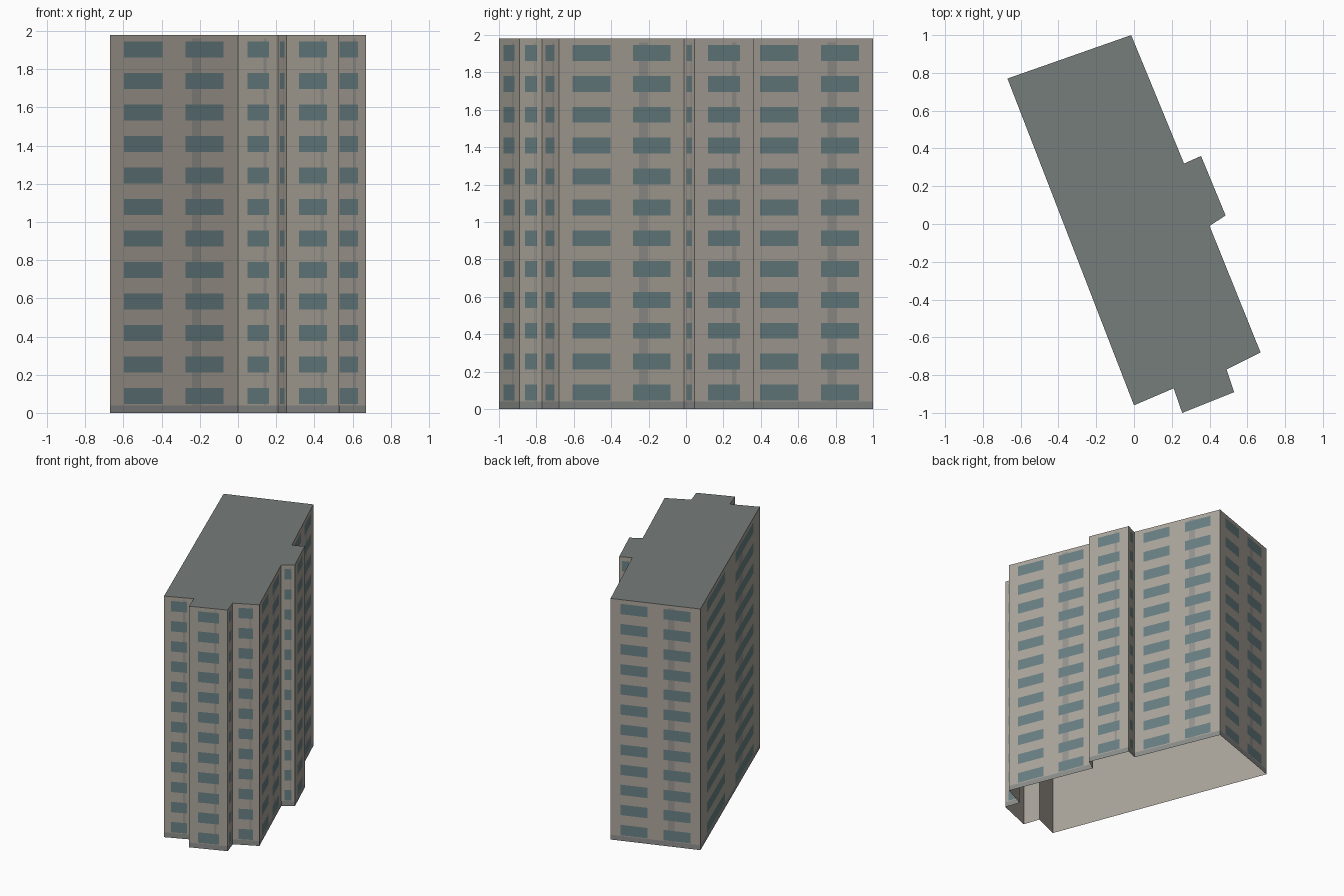
import bpy, bmesh
from mathutils import Vector

if "Cube" in bpy.data.objects:
    bpy.data.objects.remove(bpy.data.objects["Cube"])

HEIGHT, FLOORS = 1.98, 12
STOREY = HEIGHT / FLOORS

# Footprint of the tower, counter-clockwise
PLAN = [(0, -0.96), (0.21, -0.87), (0.255, -1.0), (0.53, -0.89), (0.49, -0.77),
        (0.67, -0.68), (0.40, -0.01), (0.485, 0.045), (0.355, 0.36),
        (0.265, 0.32), (-0.015, 1.0), (-0.67, 0.77)]
EDGES = [(Vector((*a, 0)), Vector((*b, 0))) for a, b in zip(PLAN, PLAN[1:] + PLAN[:1])]


def material(name, rgb):
    m = bpy.data.materials.new(name)
    m.diffuse_color = (*rgb, 1)
    m.use_nodes = True
    m.node_tree.nodes["Principled BSDF"].inputs["Base Color"].default_value = m.diffuse_color
    return m


def make_object(name, bm, mat):
    me = bpy.data.meshes.new(name)
    bm.to_mesh(me)
    bm.free()
    me.materials.append(mat)
    ob = bpy.data.objects.new(name, me)
    bpy.context.collection.objects.link(ob)
    return ob


def add_panel(bm, edge, f0, f1, z0, z1, lift=0.0):
    """Upright quad on one wall, between two fractions of its length."""
    a, b = edge
    d = b - a
    out = Vector((d.y, -d.x, 0)).normalized() * lift
    corners = ((f0, z0), (f1, z0), (f1, z1), (f0, z1))
    bm.faces.new([bm.verts.new(a + d * f + out + Vector((0, 0, z))) for f, z in corners])


wall_mat = material("wall", (0.41, 0.38, 0.33))
roof_mat = material("roof", (0.18, 0.205, 0.195))
glass_mat = material("glass", (0.14, 0.215, 0.23))
strip_mat = material("strip", (0.31, 0.30, 0.28))
plinth_mat = material("plinth", (0.26, 0.27, 0.26))

# Outer walls, an open shell underneath
bm = bmesh.new()
for e in EDGES:
    add_panel(bm, e, 0, 1, 0, HEIGHT)
bmesh.ops.remove_doubles(bm, verts=bm.verts, dist=1e-5)
make_object("walls", bm, wall_mat)

# Flat roof
bm = bmesh.new()
bm.faces.new([bm.verts.new((x, y, HEIGHT)) for x, y in PLAN])
make_object("roof", bm, roof_mat)

# Facade layers: plinth band, vertical strips and windows
plinth, strips, windows = bmesh.new(), bmesh.new(), bmesh.new()
for e in EDGES:
    length = (e[1] - e[0]).length
    spans = [(0.11, 0.41), (0.59, 0.89)] if length > 0.5 else [(0.23, 0.77)]
    add_panel(plinth, e, 0, 1, 0, 0.04, 0.0006)
    add_panel(strips, e, 0.64, 0.71, 0.04, HEIGHT - 0.02, 0.0006)
    for floor in range(FLOORS):
        z = floor * STOREY + 0.046
        for f0, f1 in spans:
            add_panel(windows, e, f0, f1, z, z + 0.085, 0.0015)
make_object("plinth_band", plinth, plinth_mat)
make_object("facade_strips", strips, strip_mat)
make_object("windows", windows, glass_mat)
